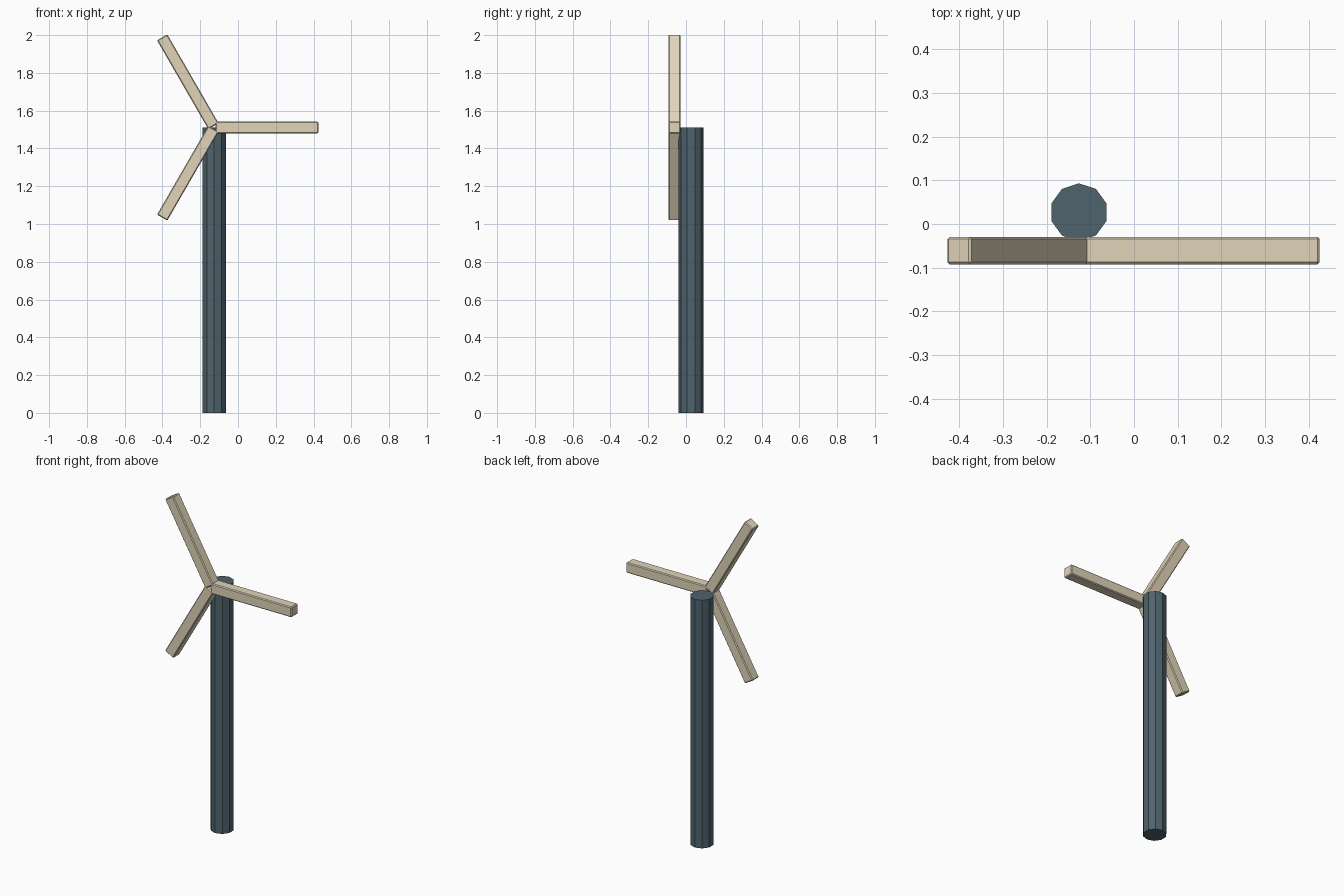
import bpy
import math
from mathutils import Matrix

if "Cube" in bpy.data.objects:
    bpy.data.objects.remove(bpy.data.objects["Cube"])

HUB_X, HUB_Y, HUB_Z = -0.126, -0.061, 1.511
BLADE_START, BLADE_END = 0.008, 0.551
BLADE_WIDTH = 0.063


def material(name, color):
    mat = bpy.data.materials.new(name)
    mat.diffuse_color = color
    mat.use_nodes = True
    mat.node_tree.nodes["Principled BSDF"].inputs["Base Color"].default_value = mat.diffuse_color
    return mat


slate = material("slate", (0.08, 0.125, 0.155, 1))
cream = material("cream", (0.75, 0.66, 0.49, 1))

# Ten-sided tower, one corner pointing straight back
bpy.ops.mesh.primitive_cylinder_add(vertices=10, radius=0.066, depth=HUB_Z,
                                    location=(HUB_X, 0.027, HUB_Z / 2))
tower = bpy.context.object
tower.name = "tower"
tower.data.materials.append(slate)


def add_blade(index):
    # Square beam lying along x, then turned about the hub's y axis
    bpy.ops.mesh.primitive_cube_add(size=1)
    blade = bpy.context.object
    blade.name = f"blade_{index + 1}"
    length = BLADE_END - BLADE_START
    shape = (Matrix.Translation(((BLADE_START + BLADE_END) / 2, 0, 0))
             @ Matrix.Diagonal((length, BLADE_WIDTH, BLADE_WIDTH, 1)))
    blade.data.transform(shape)
    blade.location = (HUB_X, HUB_Y, HUB_Z)
    blade.rotation_euler = (0, index * math.tau / 3, 0)
    # Narrow chamfer on every edge
    bevel = blade.modifiers.new("chamfer", "BEVEL")
    bevel.width = 0.005
    bevel.segments = 1
    blade.data.materials.append(cream)


# Three blades spaced evenly around the hub
for i in range(3):
    add_blade(i)
